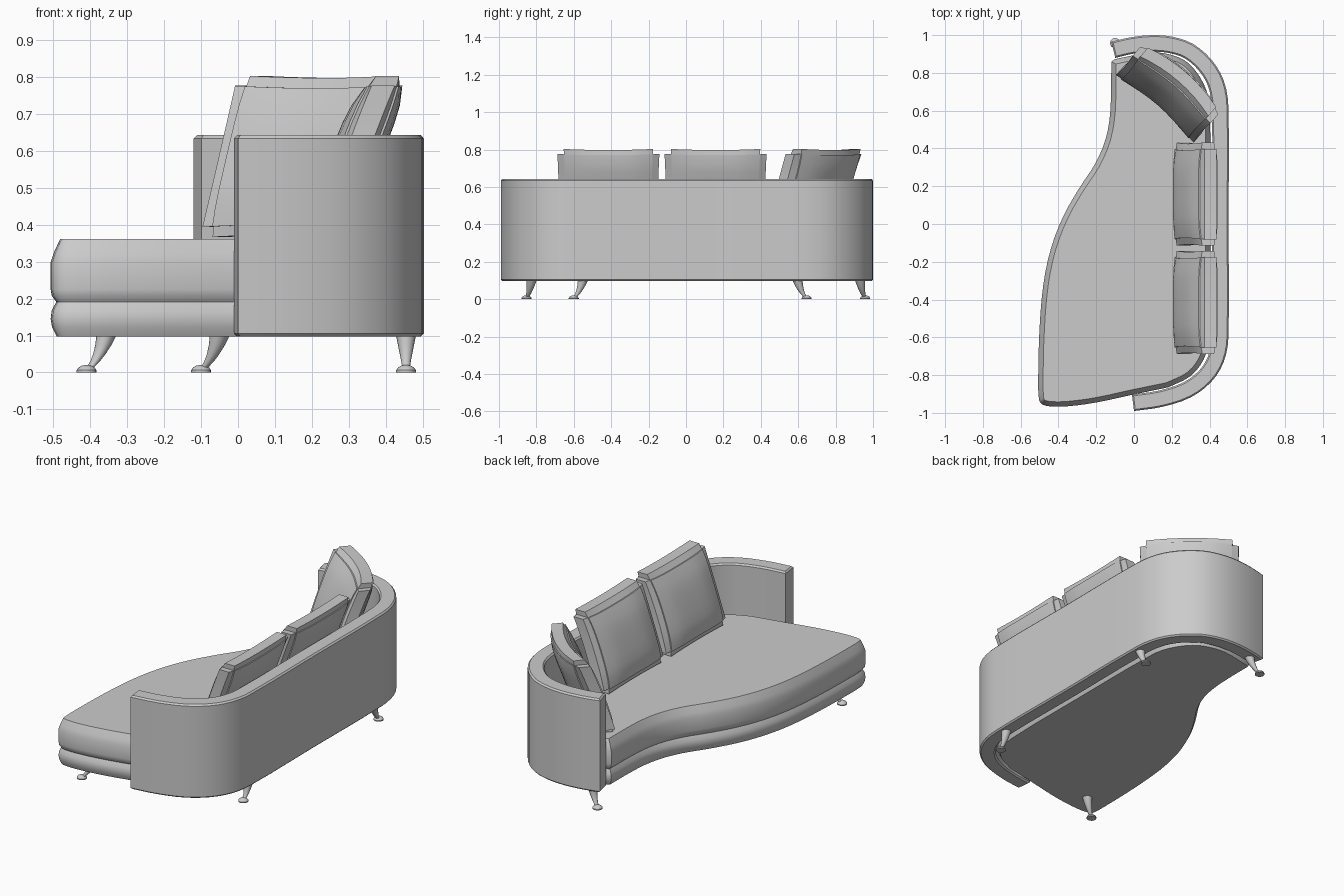
import bpy, bmesh, math
from mathutils import Vector

cube = bpy.data.objects.get("Cube")
if cube:
    bpy.data.objects.remove(cube, do_unlink=True)

fabric = bpy.data.materials.new("grey_fabric")
fabric.use_nodes = True
GREY = (0.6, 0.6, 0.6, 1)
fabric.diffuse_color = GREY
fabric.node_tree.nodes["Principled BSDF"].inputs["Base Color"].default_value = GREY


def finish(name, bm, angle=35):
    bmesh.ops.recalc_face_normals(bm, faces=bm.faces)
    me = bpy.data.meshes.new(name)
    bm.to_mesh(me)
    bm.free()
    ob = bpy.data.objects.new(name, me)
    bpy.context.collection.objects.link(ob)
    me.materials.append(fabric)
    bpy.ops.object.select_all(action='DESELECT')
    ob.select_set(True)
    bpy.context.view_layer.objects.active = ob
    bpy.ops.object.shade_smooth_by_angle(angle=math.radians(angle))
    return ob


def smooth_path(pts, steps=3):
    """Catmull-Rom curve through an open list of points."""
    p = [Vector(q) for q in pts]
    p = [2 * p[0] - p[1]] + p + [2 * p[-1] - p[-2]]
    out = []
    for i in range(1, len(p) - 2):
        a, b, c, d = p[i - 1:i + 3]
        k = (c - b).length          # tangents scaled to the span
        m0 = (c - a).normalized() * k
        m1 = (d - b).normalized() * k
        for s in range(steps):
            t = s / steps
            out.append(b * (2*t**3 - 3*t*t + 1) + m0 * (t**3 - 2*t*t + t)
                       + c * (3*t*t - 2*t**3) + m1 * (t**3 - t*t))
    return out + [p[-2]]


def offset(pts, d, closed=True):
    """Move a counter-clockwise path inwards by d with mitred corners."""
    n, out = len(pts), []
    for i, q in enumerate(pts):
        a = pts[i - 1] if closed or i else q
        b = pts[(i + 1) % n] if closed or i < n - 1 else q
        e0, e1 = (q - a), (b - q)
        if e0.length < 1e-6:
            e0 = e1
        if e1.length < 1e-6:
            e1 = e0
        n0 = Vector((-e0.y, e0.x)).normalized()
        n1 = Vector((-e1.y, e1.x)).normalized()
        m = (n0 + n1).normalized()
        out.append(q + m * d / max(m.dot(n0), 0.5))
    return out


def loft(bm, rings):
    """Skin rings of 3D points and cap both ends."""
    vs = [[bm.verts.new(p) for p in r] for r in rings]
    n = len(vs[0])
    for a, b in zip(vs, vs[1:]):
        for i in range(n):
            bm.faces.new((a[i], a[(i + 1) % n], b[(i + 1) % n], b[i]))
    bm.faces.new(vs[0][::-1])
    bm.faces.new(vs[-1])


def slab(name, outline, levels):
    """Stack inset copies of an outline; levels are (z, inset)."""
    bm = bmesh.new()
    loft(bm, [[(p.x, p.y, z) for p in offset(outline, d)] for z, d in levels])
    return finish(name, bm)


# Wraparound back and arms
outer = smooth_path([(0, -0.99), (0.15, -0.968), (0.3, -0.918), (0.41, -0.835),
                     (0.475, -0.73), (0.5, -0.6), (0.5, 0), (0.5, 0.62), (0.475, 0.76),
                     (0.41, 0.87), (0.31, 0.955), (0.2, 0.992), (0.09, 1.0),
                     (-0.02, 0.988), (-0.12, 0.965)])
inner = offset(outer, 0.088, closed=False)
slab("curved_back", outer + inner[::-1],
     [(0.097, 0.008), (0.105, 0), (0.634, 0), (0.643, 0.008)])

# Seat: flowing outline, base and cushion
front = smooth_path([(-0.12, 0.86), (-0.125, 0.6), (-0.15, 0.45), (-0.205, 0.32),
                     (-0.29, 0.19), (-0.375, 0.04), (-0.44, -0.13), (-0.48, -0.32),
                     (-0.5, -0.55), (-0.507, -0.8), (-0.503, -0.93), (-0.485, -0.955),
                     (-0.44, -0.966), (-0.35, -0.965), (-0.2, -0.945), (0, -0.902)])
rear = smooth_path([(0.18, -0.865), (0.3, -0.805), (0.37, -0.715), (0.4, -0.6),
                    (0.405, 0), (0.4, 0.62), (0.37, 0.74), (0.29, 0.85),
                    (0.2, 0.895), (0.09, 0.908), (-0.1, 0.873)])
seat = front + rear
slab("seat_base", seat,
     [(0.098, 0.016), (0.122, 0.004), (0.145, 0), (0.168, 0.003), (0.192, 0.016)])
slab("seat_cushion", seat,
     [(0.19, 0.016), (0.208, 0.003), (0.225, 0), (0.298, 0), (0.325, 0.009),
      (0.362, 0.026)])


# Back pillows, leaning and curling backwards
def pillow(name, loc, turn=0, bend=0.0):
    bm = bmesh.new()
    bmesh.ops.create_cube(bm, size=2)
    bmesh.ops.bevel(bm, geom=bm.edges[:], offset=0.13, segments=2, affect='EDGES')
    bmesh.ops.subdivide_edges(bm, edges=[e for e in bm.edges if e.calc_length() > 1],
                              cuts=7, use_grid_fill=True)
    c, s = math.cos(turn), math.sin(turn)
    for v in bm.verts:
        t, u, w = v.co
        half = 0.036 + 0.036 * (1 - u**4) * (1 - w**4)
        y = 0.275 * u * (1 - 0.03 * (1 - w * w))
        h = (w + 1) / 2
        z = 0.585 + 0.22 * w * (1 - 0.035 * (1 - u * u))
        x = t * half - 0.078 + 0.12 * h + 0.035 * h * h + bend * (0.6 - u * u)
        v.co = (loc[0] + x * c - y * s, loc[1] + x * s + y * c, z)
    finish(name, bm, 40)


pillow("back_pillow_front", (0.328, -0.415))
pillow("back_pillow_middle", (0.328, 0.158))
pillow("corner_pillow", (0.188, 0.70), math.radians(49), 0.045)

# Splayed tapering legs with domed feet: (foot x, y), (top x, y)
LEGS = {"front_leg_outer": ((-0.41, -0.853), (-0.355, -0.825)),
        "front_leg_inner": ((0.455, -0.6), (0.455, -0.55)),
        "rear_leg_inner": ((0.455, 0.645), (0.455, 0.595)),
        "rear_leg_outer": ((-0.1, 0.958), (-0.048, 0.93))}


def ring(cx, cy, z, r, n=16):
    return [(cx + r * math.cos(2 * math.pi * i / n),
             cy + r * math.sin(2 * math.pi * i / n), z) for i in range(n)]


for name, (foot, top) in LEGS.items():
    f, t = Vector(foot), Vector(top)
    bm = bmesh.new()
    rings = []
    for z, k, r in [(0.012, 0.15, 0.010), (0.03, 0.42, 0.013), (0.05, 0.63, 0.017),
                    (0.075, 0.83, 0.022), (0.105, 1.0, 0.028)]:
        p = f.lerp(t, k)
        rings.append(ring(p.x, p.y, z, r))
    loft(bm, rings)
    loft(bm, [ring(f.x, f.y, z, r) for z, r in
              [(0, 0.027), (0.006, 0.027), (0.013, 0.022), (0.018, 0.014), (0.02, 0.005)]])
    finish(name, bm)
